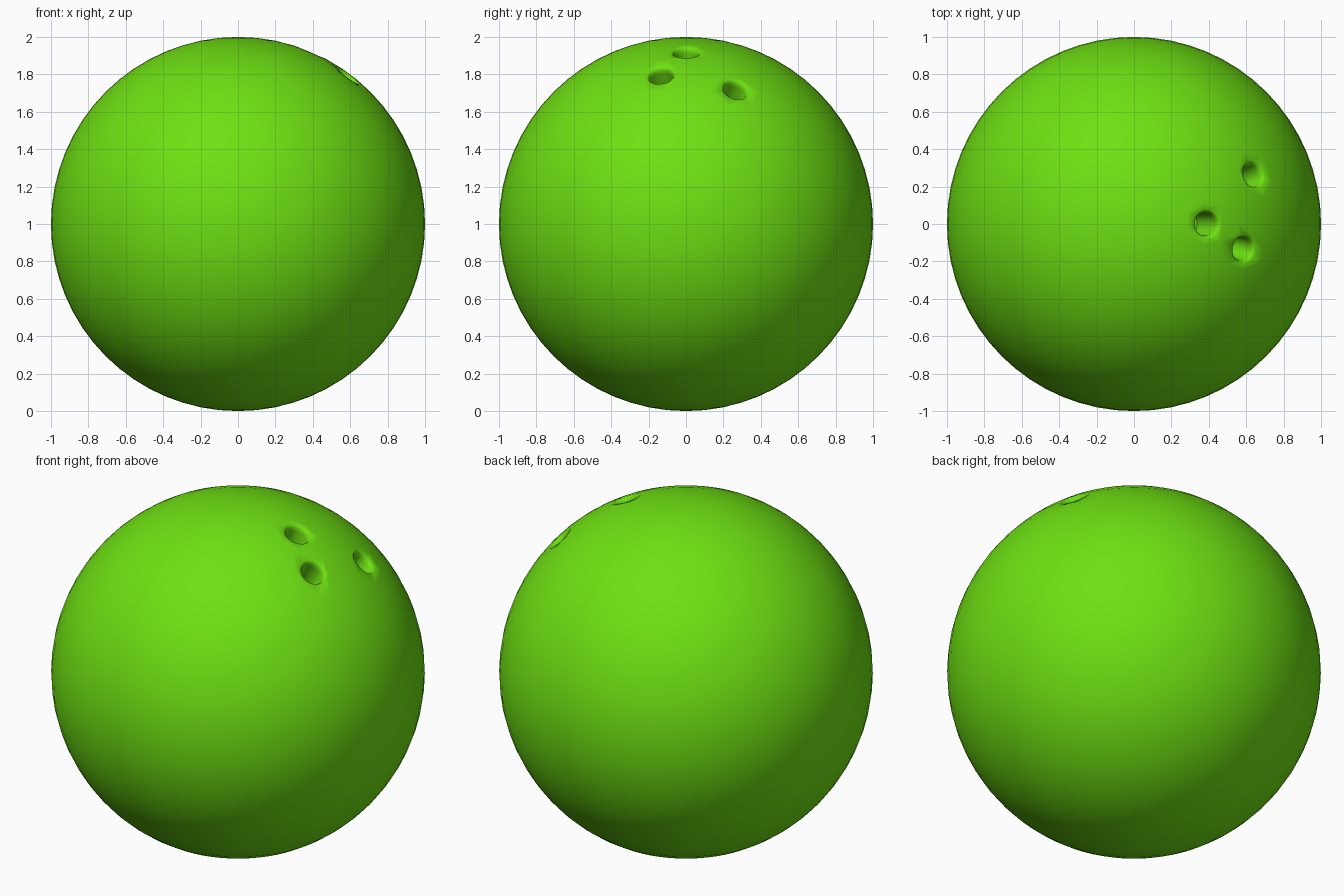
import bpy, bmesh, math
from mathutils import Vector, Matrix

if "Cube" in bpy.data.objects:
    bpy.data.objects.remove(bpy.data.objects["Cube"])

green = bpy.data.materials.new("lime_green")
green.diffuse_color = (0.155, 0.75, 0.006, 1)
green.use_nodes = True
green.node_tree.nodes["Principled BSDF"].inputs["Base Color"].default_value = green.diffuse_color
CENTRE = Vector((0, 0, 1))


def make_object(name, bm):
    bmesh.ops.recalc_face_normals(bm, faces=bm.faces)
    me = bpy.data.meshes.new(name)
    bm.to_mesh(me)
    bm.free()
    me.materials.append(green)
    ob = bpy.data.objects.new(name, me)
    bpy.context.collection.objects.link(ob)
    return ob


def hole_cutter(name, direction):
    # Lathed plug along the ball's radius, flared where it meets the surface
    profile = [(0.086, 1.03), (0.080, 0.998), (0.070, 0.990),
               (0.064, 0.979), (0.062, 0.962), (0.062, 0.72)]
    n = 32
    bm = bmesh.new()
    rings = [[bm.verts.new((r * math.cos(2 * math.pi * i / n),
                            r * math.sin(2 * math.pi * i / n), h))
              for i in range(n)] for r, h in profile]
    for a, b in zip(rings, rings[1:]):
        for i in range(n):
            j = (i + 1) % n
            bm.faces.new((a[i], a[j], b[j], b[i]))
    bm.faces.new(rings[0])
    bm.faces.new(rings[-1])
    turn = Vector(direction).to_track_quat('Z', 'Y').to_matrix().to_4x4()
    bm.transform(Matrix.Translation(CENTRE) @ turn)
    ob = make_object(name, bm)
    ob.hide_render = True
    return ob


# Ball
bm = bmesh.new()
bmesh.ops.create_uvsphere(bm, u_segments=64, v_segments=32, radius=1,
                          matrix=Matrix.Translation(CENTRE))
ball = make_object("ball", bm)

# Two finger holes and a thumb hole
holes = {"finger_hole_a": (0.39, 0.0, 0.92),
         "finger_hole_b": (0.59, -0.135, 0.80),
         "thumb_hole": (0.64, 0.265, 0.72)}
cutters = [hole_cutter(k, d) for k, d in holes.items()]
for c in cutters:
    mod = ball.modifiers.new(c.name, 'BOOLEAN')
    mod.operation = 'DIFFERENCE'
    mod.solver = 'EXACT'
    mod.object = c

bpy.context.view_layer.objects.active = ball
ball.select_set(True)
for c in cutters:
    bpy.ops.object.modifier_apply(modifier=c.name)
for c in cutters:
    bpy.data.objects.remove(c)
bpy.ops.object.shade_smooth_by_angle(angle=math.radians(50))
